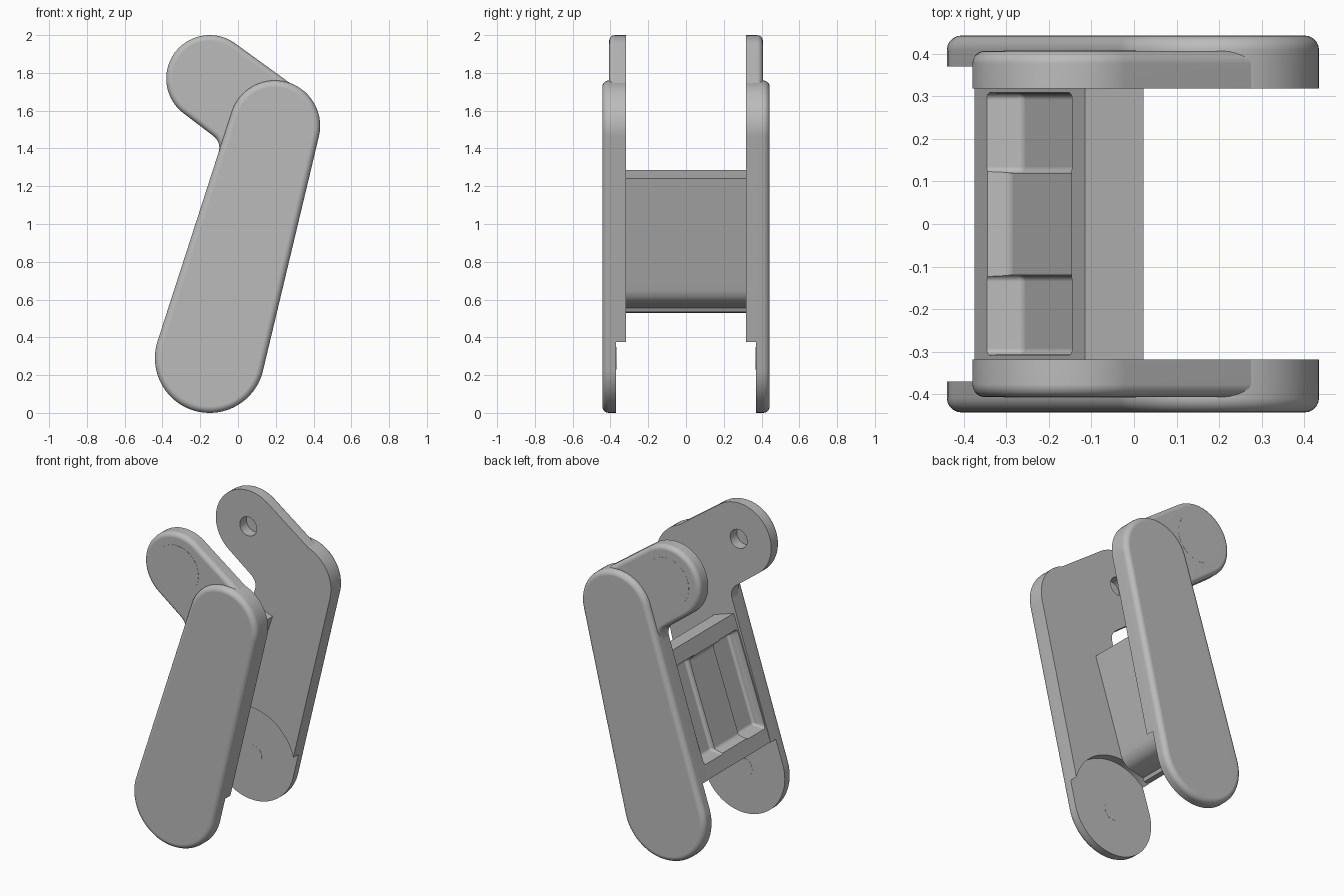
import bpy, bmesh, math
from mathutils import Vector

cube = bpy.data.objects.get("Cube")
if cube:
    bpy.data.objects.remove(cube)

grey = bpy.data.materials.new("plain_grey")
grey.use_nodes = True
colour = (0.5, 0.5, 0.5, 1)
grey.diffuse_color = colour
grey.node_tree.nodes["Principled BSDF"].inputs["Base Color"].default_value = colour

# Key circles in the x-z plane: lower pivot, elbow and upper hub
PIVOT, PIVOT_R = Vector((-0.15, 0.29)), 0.29
ELBOW, ELBOW_R = Vector((0.195, 1.52)), 0.24
HUB, HUB_R = Vector((-0.15, 1.77)), 0.23
CLEARANCE_R = 0.33
INNER, STEP, LUG_TOP, ARM_TOP = 0.318, 0.37, 0.407, 0.443


def polar(c, r, a):
    return c + Vector((math.cos(a), math.sin(a))) * r


def arc(c, r, a0, a1, n=28):
    return [polar(c, r, a0 + (a1 - a0) * i / n) for i in range(n + 1)]


def tangents(c1, r1, c2, r2):
    """Angles of the right and left outer tangent points, looking from c1 to c2."""
    d = c2 - c1
    base = math.atan2(d.y, d.x)
    spread = math.acos((r1 - r2) / d.length)
    return base - spread, base + spread


def prism(name, pts, y0, y1, bevel=0.0, all_edges=False):
    """Extrude an x-z outline from y0 to y1, rounding the rim at y1."""
    bm = bmesh.new()
    face = bm.faces.new([bm.verts.new((p[0], y0, p[1])) for p in pts])
    new = bmesh.ops.extrude_face_region(bm, geom=[face], use_keep_orig=True)
    moved = [v for v in new["geom"] if isinstance(v, bmesh.types.BMVert)]
    bmesh.ops.translate(bm, verts=moved, vec=(0, y1 - y0, 0))
    bmesh.ops.recalc_face_normals(bm, faces=bm.faces)
    if bevel:
        rim = [e for e in bm.edges
               if all_edges or all(abs(v.co.y - y1) < 1e-5 for v in e.verts)]
        bmesh.ops.bevel(bm, geom=rim, offset=bevel, segments=5, profile=0.5,
                        affect='EDGES', clamp_overlap=False)
        bmesh.ops.recalc_face_normals(bm, faces=bm.faces)
    mesh = bpy.data.meshes.new(name)
    bm.to_mesh(mesh)
    bm.free()
    mesh.materials.append(grey)
    obj = bpy.data.objects.new(name, mesh)
    bpy.context.collection.objects.link(obj)
    return obj


def select(obj):
    bpy.ops.object.select_all(action='DESELECT')
    obj.select_set(True)
    bpy.context.view_layer.objects.active = obj


def cut(obj, cutter):
    select(obj)
    mod = obj.modifiers.new("cut", 'BOOLEAN')
    mod.operation, mod.solver, mod.object = 'DIFFERENCE', 'EXACT', cutter
    bpy.ops.object.modifier_apply(modifier=mod.name)
    bpy.data.objects.remove(cutter)


def finish(obj):
    select(obj)
    bpy.ops.object.shade_smooth_by_angle(angle=math.radians(30))
    obj.modifiers.new("even_shading", 'WEIGHTED_NORMAL').keep_sharp = True


# Arm outline: tapered capsule from pivot to elbow
right, left = tangents(PIVOT, PIVOT_R, ELBOW, ELBOW_R)
elbow_cap = arc(ELBOW, ELBOW_R, right, left)
arm_outline = elbow_cap + arc(PIVOT, PIVOT_R, left, right + math.tau, 40)

# Inner layer: the same arm, cut away around the lower pivot
swing = math.acos(PIVOT_R / CLEARANCE_R)
inner_outline = elbow_cap + arc(PIVOT, CLEARANCE_R, left - swing, right + swing)

# Lug outline: hub to elbow, with a fillet where it meets the arm
under, over = tangents(ELBOW, ELBOW_R, HUB, HUB_R)
lug_under, arm_left = polar(HUB, HUB_R, over), polar(ELBOW, ELBOW_R, left)
lug_dir = (lug_under - polar(ELBOW, ELBOW_R, over)).normalized()
arm_dir = (polar(PIVOT, PIVOT_R, left) - arm_left).normalized()
gap = arm_left - lug_under
corner = lug_under + lug_dir * (gap.cross(arm_dir) / lug_dir.cross(arm_dir))
a, b = corner + lug_dir * 0.06, corner + arm_dir * 0.06
fillet = [a * (1 - t) ** 2 + corner * 2 * t * (1 - t) + b * t * t
          for t in (i / 8 for i in range(9))]
lug_outline = (arc(HUB, HUB_R, under, over) + fillet
               + arc(ELBOW, ELBOW_R - 0.01, -1.0, under, 14))

# Two mirrored side plates
for side, label in ((-1, "front"), (1, "back")):
    arm = prism(label + "_arm", arm_outline, side * STEP, side * ARM_TOP, 0.034)
    inner = prism(label + "_arm_inner_layer", inner_outline, side * INNER, side * STEP)
    lug = prism(label + "_lug", lug_outline, side * INNER, side * LUG_TOP, 0.03)
    cut(lug, prism("hole_cutter", arc(HUB, 0.06, 0, math.tau * 31 / 32, 31),
                   side * 0.25, side * 0.385))
    hub = prism(label + "_hub_disc", arc(HUB, 0.155, 0, math.tau * 47 / 48, 47),
                side * 0.4, side * (LUG_TOP + 0.001))
    pin = prism(label + "_pivot_disc", arc(PIVOT, 0.06, 0, math.tau * 31 / 32, 31),
                side * (STEP - 0.001), side * 0.38)
    for part in (arm, inner, lug, hub, pin):
        finish(part)

# Cross bar between the plates
foot, head = Vector((-0.375, 0.53)), Vector((-0.115, 1.285))
along = (head - foot).normalized()
inward = Vector((along.y, -along.x))
bar = prism("cross_bar", [
    foot, head, (0.022, 1.24), (-0.16, 0.68), (-0.169, 0.645), (-0.184, 0.615),
    (-0.206, 0.592), (-0.235, 0.578), (-0.335, 0.555), (-0.345, 0.535)],
    -INNER - 0.002, INNER + 0.002)


def pocket(depth, y0, y1):
    """Recess cutter sunk into the face of the bar, with sloping ends."""
    pts = [foot + along * s + inward * d for s, d in
           ((0.07, -0.05), (0.72, -0.05), (0.68, depth), (0.12, depth))]
    return prism("pocket_cutter", pts, y0, y1, 0.015, True)


# Shallow recess with a raised middle pad between two deeper bays
cut(bar, pocket(0.05, -0.309, 0.309))
for side in (-1, 1):
    cut(bar, pocket(0.08, side * 0.12, side * 0.307))
finish(bar)
